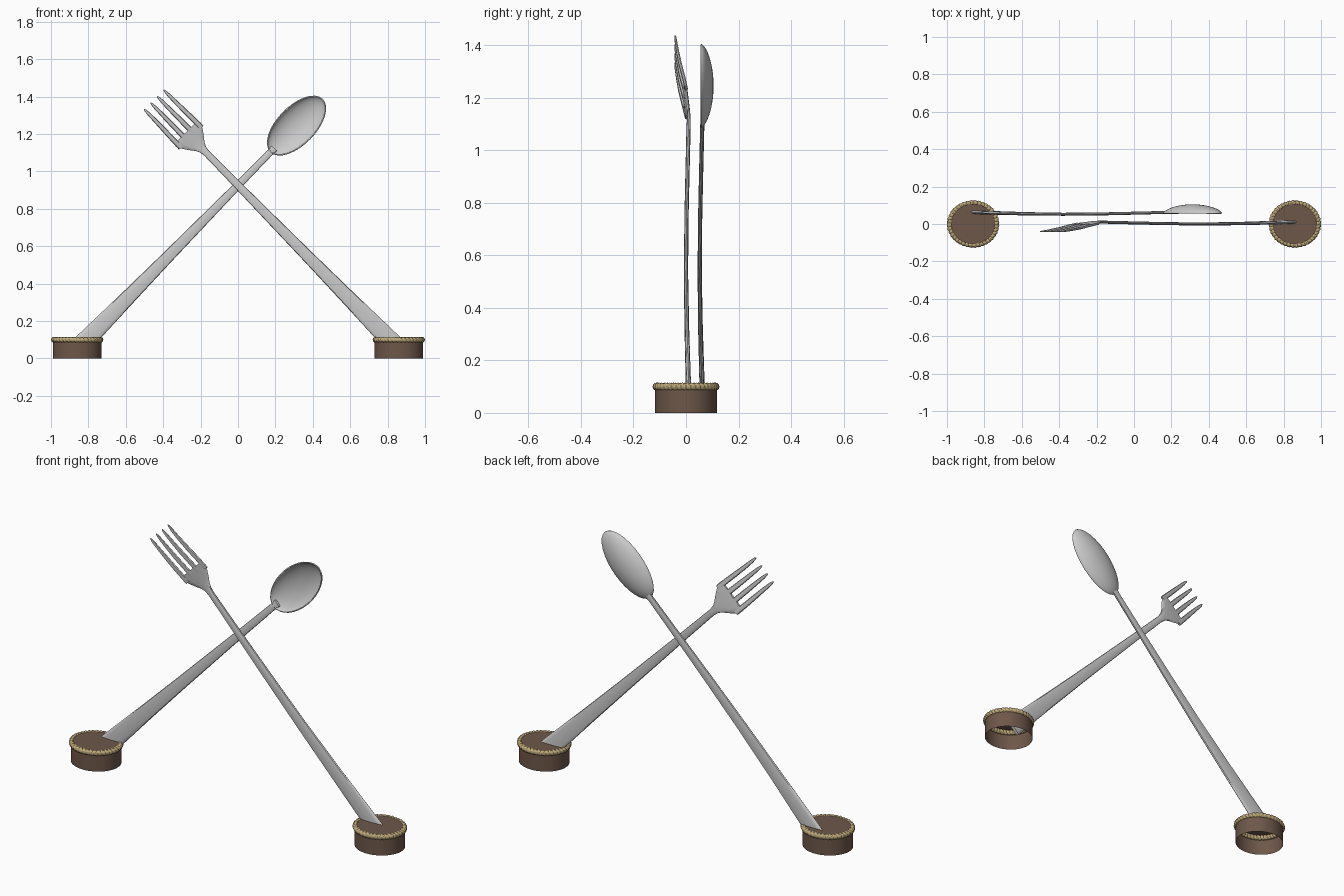
import bpy, bmesh
from math import sin, cos, pi, radians
from mathutils import Vector

if "Cube" in bpy.data.objects:
    bpy.data.objects.remove(bpy.data.objects["Cube"])


def material(name, rgb):
    m = bpy.data.materials.new(name)
    m.diffuse_color = (*rgb, 1)
    m.use_nodes = True
    m.node_tree.nodes["Principled BSDF"].inputs["Base Color"].default_value = m.diffuse_color
    return m


brown = material("brown", (0.155, 0.095, 0.067))
gold = material("gold", (0.50, 0.39, 0.19))


def finish(bm, name, mat=None, angle=40):
    bmesh.ops.recalc_face_normals(bm, faces=bm.faces)
    me = bpy.data.meshes.new(name)
    bm.to_mesh(me)
    bm.free()
    ob = bpy.data.objects.new(name, me)
    bpy.context.collection.objects.link(ob)
    if mat:
        me.materials.append(mat)
    bpy.ops.object.select_all(action='DESELECT')
    ob.select_set(True)
    bpy.context.view_layer.objects.active = ob
    bpy.ops.object.shade_smooth_by_angle(angle=radians(angle))
    return ob


def place(side, s, w, y):
    """s runs along the utensil from its foot, w across it; side = +1 foot on the right."""
    return Vector((side * (0.80 - 0.70 * s + 0.714 * w), y, 0.11 + 0.714 * s + 0.70 * w))


def bridge(bm, rings, closed=False):
    n = len(rings[0])
    pairs = list(zip(rings, rings[1:])) + ([(rings[-1], rings[0])] if closed else [])
    for a, b in pairs:
        for i in range(n):
            j = (i + 1) % n
            bm.faces.new((a[i], a[j], b[j], b[i]))


def loft(bm, side, sections, n=12, power=0.7):
    """Sections are (s, w, y, half width, half thickness) with a rounded flat outline."""
    rings = []
    for s, w, y, hw, ht in sections:
        ring = []
        for i in range(n):
            c, d = cos(2 * pi * i / n), sin(2 * pi * i / n)
            sq = lambda v: abs(v) ** power * (1 if v > 0 else -1)
            ring.append(bm.verts.new(place(side, s, w + hw * sq(c), y + ht * sq(d))))
        rings.append(ring)
    bridge(bm, rings)
    bm.faces.new(rings[0])
    bm.faces.new(rings[-1])


def handle(dy):
    return [(-0.06, 0, 0.011 + dy, 0.052, 0.009), (0, 0, 0.009 + dy, 0.050, 0.010),
            (0.3, 0, 0.003 + dy, 0.040, 0.009), (0.6, 0, 0.0 + dy, 0.032, 0.008),
            (0.9, 0, 0.002 + dy, 0.026, 0.008), (1.15, 0, 0.006 + dy, 0.021, 0.008),
            (1.38, 0, 0.010 + dy, 0.018, 0.008)]


# fork: handle and flared head
bm = bmesh.new()
loft(bm, 1, handle(0) + [(1.41, 0, 0.011, 0.022, 0.007), (1.435, 0, 0.010, 0.035, 0.006),
                         (1.46, 0, 0.007, 0.055, 0.006), (1.49, 0, 0.003, 0.076, 0.006),
                         (1.52, 0, -0.002, 0.092, 0.006), (1.54, 0, -0.005, 0.091, 0.005)])
finish(bm, "fork_handle_and_head")

# fork tines
bm = bmesh.new()
for k in range(4):
    w = (k - 1.5)
    loft(bm, 1, [(1.50, w * 0.051, 0.001, 0.015, 0.006), (1.56, w * 0.051, -0.009, 0.014, 0.007),
                 (1.63, w * 0.050, -0.022, 0.013, 0.007), (1.70, w * 0.049, -0.032, 0.011, 0.006),
                 (1.75, w * 0.049, -0.038, 0.009, 0.005), (1.775, w * 0.049, -0.040, 0.006, 0.004),
                 (1.785, w * 0.049, -0.041, 0.002, 0.002)], n=8, power=0.85)
finish(bm, "fork_tines")

# spoon handle
bm = bmesh.new()
loft(bm, -1, handle(0.052) + [(1.42, 0, 0.066, 0.020, 0.006)])
finish(bm, "spoon_handle")

# spoon bowl, hollow towards the front
bm = bmesh.new()
n, rings = 32, []
for k in range(1, 11):
    t = pi / 2 * k / 10
    r, depth = sin(t), 0.046 * cos(t) ** 1.3
    rings.append([bm.verts.new(place(-1, 1.59 + 0.197 * r * cos(2 * pi * i / n),
                                     0.101 * r * sin(2 * pi * i / n), 0.056 + depth))
                  for i in range(n)])
bridge(bm, rings)
bm.faces.new(rings[0])
bowl = finish(bm, "spoon_bowl")
mod = bowl.modifiers.new("thickness", 'SOLIDIFY')
mod.thickness = 0.006
mod.offset = 0

# two caps, open below, each with a twisted rope rim
SQUASH = 0.91
for side, label in ((-1, "left"), (1, "right")):
    cx = side * 0.86
    bm = bmesh.new()
    n = 40
    rings = [[bm.verts.new((cx + r * cos(2 * pi * i / n), SQUASH * r * sin(2 * pi * i / n), z))
              for i in range(n)] for r, z in ((0.13, 0), (0.13, 0.098), (0.118, 0.111))]
    bridge(bm, rings)
    bm.faces.new(rings[-1])
    finish(bm, label + "_base_cap", brown, 30)

    bm = bmesh.new()
    nu, nv, rings = 160, 12, []
    for i in range(nu):
        u, ring = 2 * pi * i / nu, []
        for j in range(nv):
            v = 2 * pi * j / nv
            m = 0.0150 * (1 - 0.22 * abs(cos((40 * u + v) / 2)) ** 4)
            r = 0.1252 + m * cos(v)
            ring.append(bm.verts.new((cx + r * cos(u), SQUASH * r * sin(u), 0.1 + m * sin(v))))
        rings.append(ring)
    bridge(bm, rings, closed=True)
    finish(bm, label + "_rope_rim", gold, 30)
